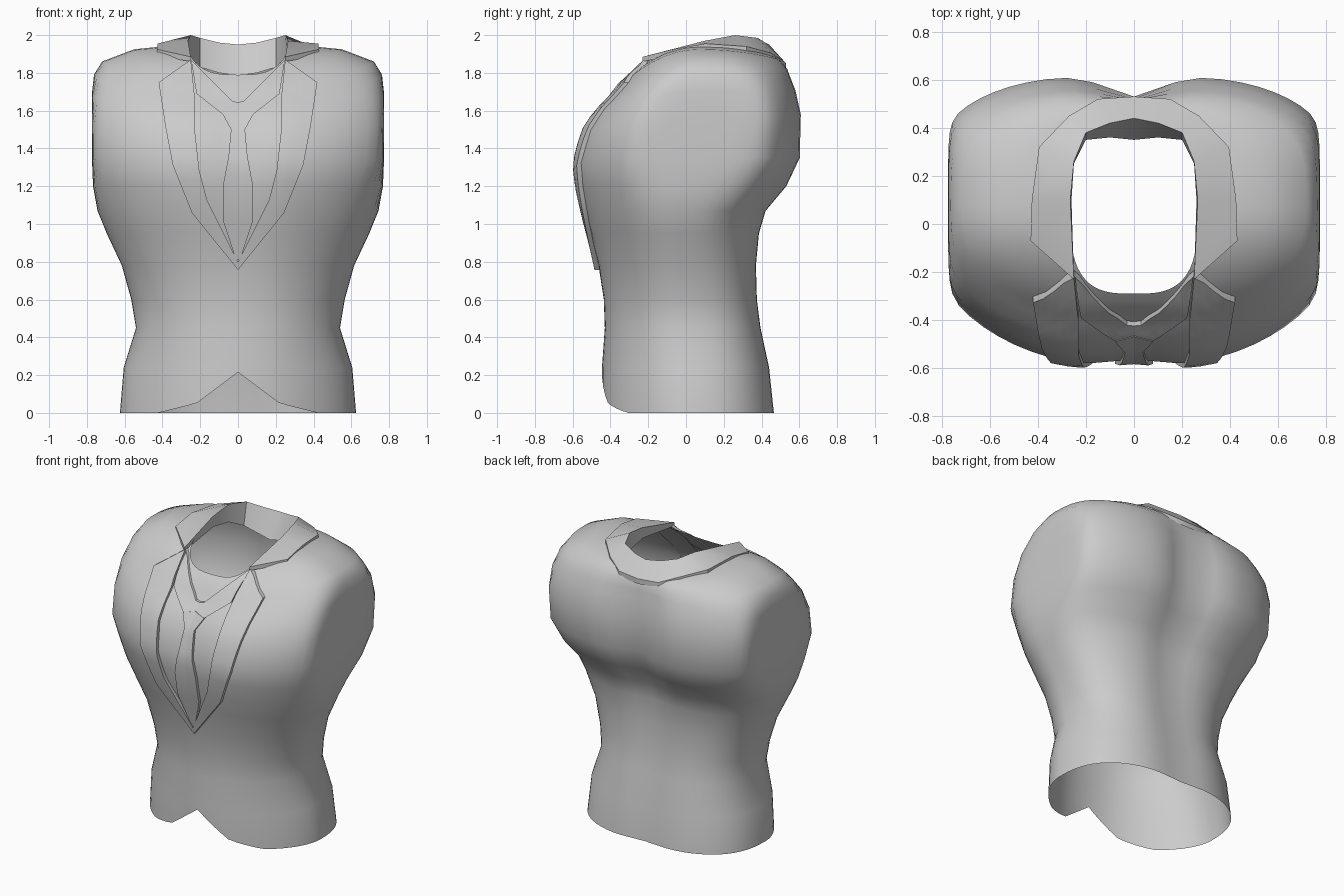
import bpy, bmesh, math
from mathutils import Vector
from mathutils.bvhtree import BVHTree

cube = bpy.data.objects.get("Cube")
if cube:
    bpy.data.objects.remove(cube, do_unlink=True)

grey = bpy.data.materials.new("cloth_grey")
grey.use_nodes = True
COLOUR = (0.6, 0.6, 0.6, 1)
grey.diffuse_color = COLOUR
grey.node_tree.nodes["Principled BSDF"].inputs["Base Color"].default_value = COLOUR


def finish(bm, name, angle=35):
    mesh = bpy.data.meshes.new(name)
    bmesh.ops.recalc_face_normals(bm, faces=bm.faces)
    bm.to_mesh(mesh)
    bm.free()
    mesh.materials.append(grey)
    obj = bpy.data.objects.new(name, mesh)
    bpy.context.collection.objects.link(obj)
    bpy.ops.object.select_all(action="DESELECT")
    obj.select_set(True)
    bpy.context.view_layer.objects.active = obj
    bpy.ops.object.shade_smooth_by_angle(angle=math.radians(angle))
    return obj


def grid_faces(bm, rows, closed=False):
    for a, b in zip(rows, rows[1:]):
        n = len(a)
        for i in range(n if closed else n - 1):
            j = (i + 1) % n
            bm.faces.new((a[i], a[j], b[j], b[i]))


# Jacket body: side height, half width, front y, front z, back y, back z, roundness, spine groove
SEGMENTS = 64
CAP_START, CAP_DEPTH = 0.7, 0.075
RINGS = [
    (0.00, .625, -.455, 0.00, .48, 0.00, 2.1, .025),
    (0.24, .605, -.455, 0.24, .455, 0.24, 2.1, .025),
    (0.45, .54, -.44, 0.45, .41, 0.45, 2.2, .025),
    (0.60, .565, -.445, 0.60, .39, 0.60, 2.2, .025),
    (0.78, .615, -.475, 0.78, .385, 0.78, 2.2, .03),
    (0.95, .695, -.52, 0.95, .40, 0.95, 2.25, .04),
    (1.07, .75, -.555, 1.07, .435, 1.07, 2.3, .05),
    (1.20, .81, -.585, 1.20, .545, 1.20, 2.35, .07),
    (1.35, .87, -.60, 1.32, .615, 1.35, 2.4, .09),
    (1.55, .88, -.555, 1.49, .62, 1.58, 2.4, .09),
    (1.70, .85, -.485, 1.59, .59, 1.71, 2.4, .07),
    (1.79, .79, -.43, 1.64, .565, 1.77, 2.45, .05),
    (1.86, .72, -.39, 1.68, .545, 1.82, 2.5, .03),
    (1.925, .55, -.36, 1.72, .50, 1.87, 2.7, .01),
    (1.94, .40, -.32, 1.76, .46, 1.89, 3.0, .00),
    (1.935, .265, -.29, 1.79, .41, 1.89, 3.4, .00),
]


def ring_point(ring, k):
    side_z, half, front, front_z, back, back_z, power, groove = ring
    t = 2 * math.pi * k / SEGMENTS
    c, s = math.cos(t), math.sin(t)
    power += 0.45 if s > 0 else -0.3
    u = math.copysign(abs(c) ** (2 / power), c)
    v = math.copysign(abs(s) ** (2 / power), s)
    mid = (front + back) / 2
    # Flattened arm openings
    x = abs(half * u)
    if x > CAP_START:
        x = CAP_START + CAP_DEPTH * math.tanh((x - CAP_START) / CAP_DEPTH)
    y = mid + (back - front) / 2 * v
    z = side_z + ((back_z if s > 0 else front_z) - side_z) * v * v
    # Hollow along the spine and a shallower one down the breastbone
    hollow = groove * math.exp(-(x / 0.16) ** 2)
    y -= hollow if s > 0 else -0.4 * hollow
    # Cutaway notch in the front hem
    if side_z == 0 and s < 0:
        z = max(0, .215 - .75 * x, .05 * (.42 - x) / .2)
    return Vector((math.copysign(x, u), y, z))


bm = bmesh.new()
rows = [[bm.verts.new(ring_point(r, k)) for k in range(SEGMENTS)] for r in RINGS]
grid_faces(bm, rows, closed=True)
tree = BVHTree.FromBMesh(bm)
finish(bm, "jacket_body", 65)


# Panels lying on the chest, given as inner and outer (x, z) edges
def on_chest(x, z, lift):
    hit = tree.ray_cast(Vector((x, -2, z)), Vector((0, 1, 0)))[0]
    y = min(hit.y, -0.2) if hit else -0.2
    return Vector((x, y - lift, z))


def chest_panel(name, inner, outer, lift, thick, sign, steps=3, across=4):
    pairs = []
    for i in range(len(inner) - 1):
        for k in range(steps):
            f = k / steps
            pairs.append([Vector(e[i]).lerp(Vector(e[i + 1]), f) for e in (inner, outer)])
    pairs.append([Vector(inner[-1]), Vector(outer[-1])])
    bm = bmesh.new()
    rows = []
    for a, b in pairs:
        pts = [a.lerp(b, k / across) for k in range(across + 1)]
        rows.append([bm.verts.new(on_chest(sign * p.x, p.y, lift)) for p in pts])
    grid_faces(bm, rows)
    bmesh.ops.remove_doubles(bm, verts=bm.verts, dist=0.0005)
    # Give the panel a cut edge reaching back to the chest
    front = list(bm.faces)
    ext = bmesh.ops.extrude_face_region(bm, geom=front, use_keep_orig=True)
    for v in [g for g in ext["geom"] if isinstance(g, bmesh.types.BMVert)]:
        v.co.y += thick
    finish(bm, name)


LAPEL_IN = [(.25, 1.87), (.23, 1.68), (.23, 1.51), (.205, 1.285), (.165, 1.13), (0, .80)]
LAPEL_OUT = [(.42, 1.75), (.40, 1.62), (.385, 1.52), (.345, 1.31), (.245, 1.06), (0, .757)]
FLAP_IN = [(.25, 1.87), (.14, 1.76), (.03, 1.65), (0, 1.645)]
FLAP_OUT = [(.245, 1.85), (.22, 1.69), (.08, 1.58), (0, 1.56)]
TIE_IN = [(0, 1.6), (0, 1.5), (0, 1.36), (0, 1.2), (0, 1.02), (0, .81)]
TIE_OUT = [(.08, 1.58), (.037, 1.5), (.05, 1.36), (.08, 1.2), (.08, 1.02), (.01, .81)]

for side, sign in (("left", 1), ("right", -1)):
    chest_panel(side + "_lapel", LAPEL_IN, LAPEL_OUT, .025, .03, sign)
    chest_panel(side + "_shirt_collar", FLAP_IN, FLAP_OUT, .018, .025, sign)
    chest_panel(side + "_tie_half", TIE_IN, TIE_OUT, .02, .025, sign)

# Turned collar round the neck: lip foot, top edge, outer edge for each station
STATIONS = [
    ((.25, -.23, 1.86), (.25, -.23, 1.885), (.43, -.07, 1.925)),
    ((.26, .10, 1.90), (.265, .10, 1.97), (.425, .10, 1.955)),
    ((.25, .25, 1.88), (.25, .26, 2.00), (.395, .32, 1.94)),
    ((.20, .35, 1.83), (.20, .38, 1.985), (.27, .45, 1.905)),
    ((.10, .36, 1.80), (.10, .42, 1.96), (.15, .52, 1.86)),
    ((0, .35, 1.785), (0, .44, 1.95), (0, .53, 1.85)),
]
full = STATIONS + [tuple((-x, y, z) for x, y, z in s) for s in STATIONS[-2::-1]]
bm = bmesh.new()
rows = []
for foot, top, outer in full:
    hem = Vector(outer) - Vector((0, 0, .035))
    rows.append([bm.verts.new(p) for p in (foot, top, outer, hem)])
grid_faces(bm, rows)
for end in (rows[0], rows[-1]):
    bm.faces.new(end)
finish(bm, "neck_collar", 30)
